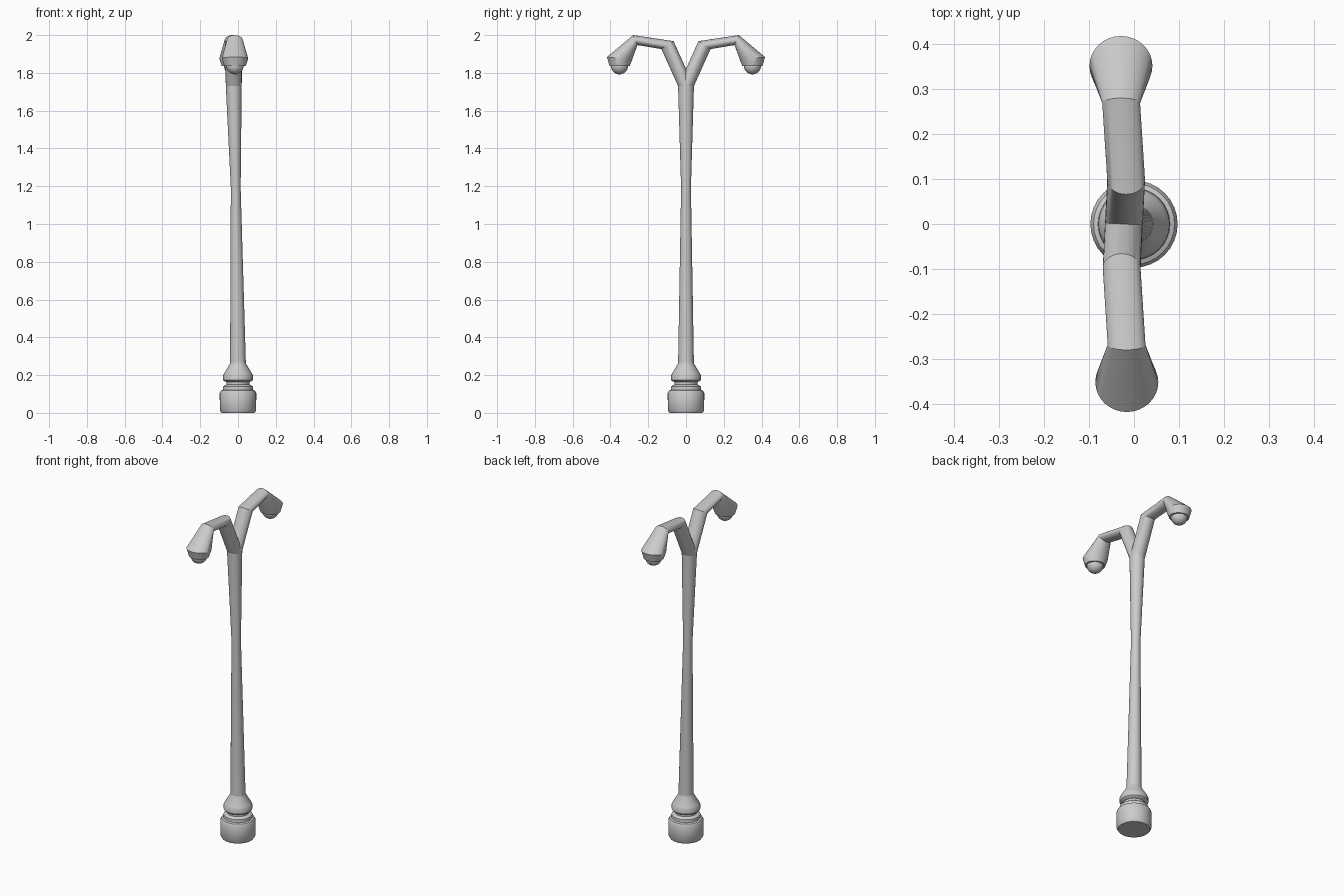
import bpy, bmesh, math
from mathutils import Vector, Matrix

if "Cube" in bpy.data.objects:
    bpy.data.objects.remove(bpy.data.objects["Cube"])

SIDES = 32
AXIS_X = -0.0225  # the head of the pole leans slightly to -x


def finish(bm, name, angle=35):
    bmesh.ops.recalc_face_normals(bm, faces=bm.faces)
    me = bpy.data.meshes.new(name)
    bm.to_mesh(me)
    bm.free()
    ob = bpy.data.objects.new(name, me)
    bpy.context.collection.objects.link(ob)
    bpy.ops.object.select_all(action='DESELECT')
    ob.select_set(True)
    bpy.context.view_layer.objects.active = ob
    bpy.ops.object.shade_smooth_by_angle(angle=math.radians(angle))
    return ob


def loft(name, rings, turn=None, angle=35):
    """Skin elliptical rings given as (centre, half-width in x, half-axis vector)."""
    bm = bmesh.new()
    loops = []
    for c, rx, v in rings:
        loop = []
        for i in range(SIDES):
            a = 2 * math.pi * i / SIDES
            p = Vector(c) + Vector((rx * math.cos(a), 0, 0)) + Vector(v) * math.sin(a)
            loop.append(bm.verts.new(turn @ p if turn else p))
        loops.append(loop)
    for a, b in zip(loops, loops[1:]):
        for i in range(SIDES):
            j = (i + 1) % SIDES
            bm.faces.new((a[i], a[j], b[j], b[i]))
    bm.faces.new(loops[0])
    bm.faces.new(loops[-1])
    return finish(bm, name, angle)


def level(r, z, x=0.0):
    return ((x, 0, z), r, (0, r, 0))


def span(x, rx, inner, outer):
    """Ring between two (y, z) points seen from the side."""
    a, b = Vector((x, *inner)), Vector((x, *outer))
    return ((a + b) / 2, rx, (b - a) / 2)


# Turned base with stepped collars
base = [(0.088, 0.0), (0.096, 0.012), (0.097, 0.105), (0.090, 0.118), (0.080, 0.122),
        (0.079, 0.140), (0.070, 0.146), (0.060, 0.150), (0.060, 0.164), (0.074, 0.168),
        (0.079, 0.174), (0.079, 0.198), (0.072, 0.212), (0.044, 0.258), (0.042, 0.268)]
loft("base", [level(r, z) for r, z in base])

# Slim leaning pole, narrowest in the middle
loft("pole", [level(0.042, 0.25), level(0.026, 1.19, -0.012), level(0.042, 1.73, AXIS_X)])

# Two bent arms with lamp hoods, the second turned half a circle around the pole
for k, side in enumerate(("back", "front")):
    T = Matrix.Translation((AXIS_X, 0, 0)) @ Matrix.Rotation(math.pi * k, 4, 'Z')
    elbow = span(-0.006, 0.042, (0.28, 2.0), (0.257, 1.947))
    loft(side + "_arm", [
        span(0.0, 0.042, (-0.042, 1.73), (0.042, 1.73)),
        span(0.005, 0.042, (0.066, 1.968), (0.13, 1.926)),
        elbow], T)
    loft(side + "_lamp_hood", [
        elbow,
        span(-0.0065, 0.070, (0.418, 1.884), (0.285, 1.870)),
        span(-0.0065, 0.057, (0.405, 1.836), (0.298, 1.836))], T)
    # Round bulb below the hood
    bm = bmesh.new()
    bmesh.ops.create_uvsphere(bm, u_segments=24, v_segments=14, radius=0.046,
                              matrix=T @ Matrix.Translation((-0.0065, 0.352, 1.838)))
    finish(bm, side + "_bulb")
